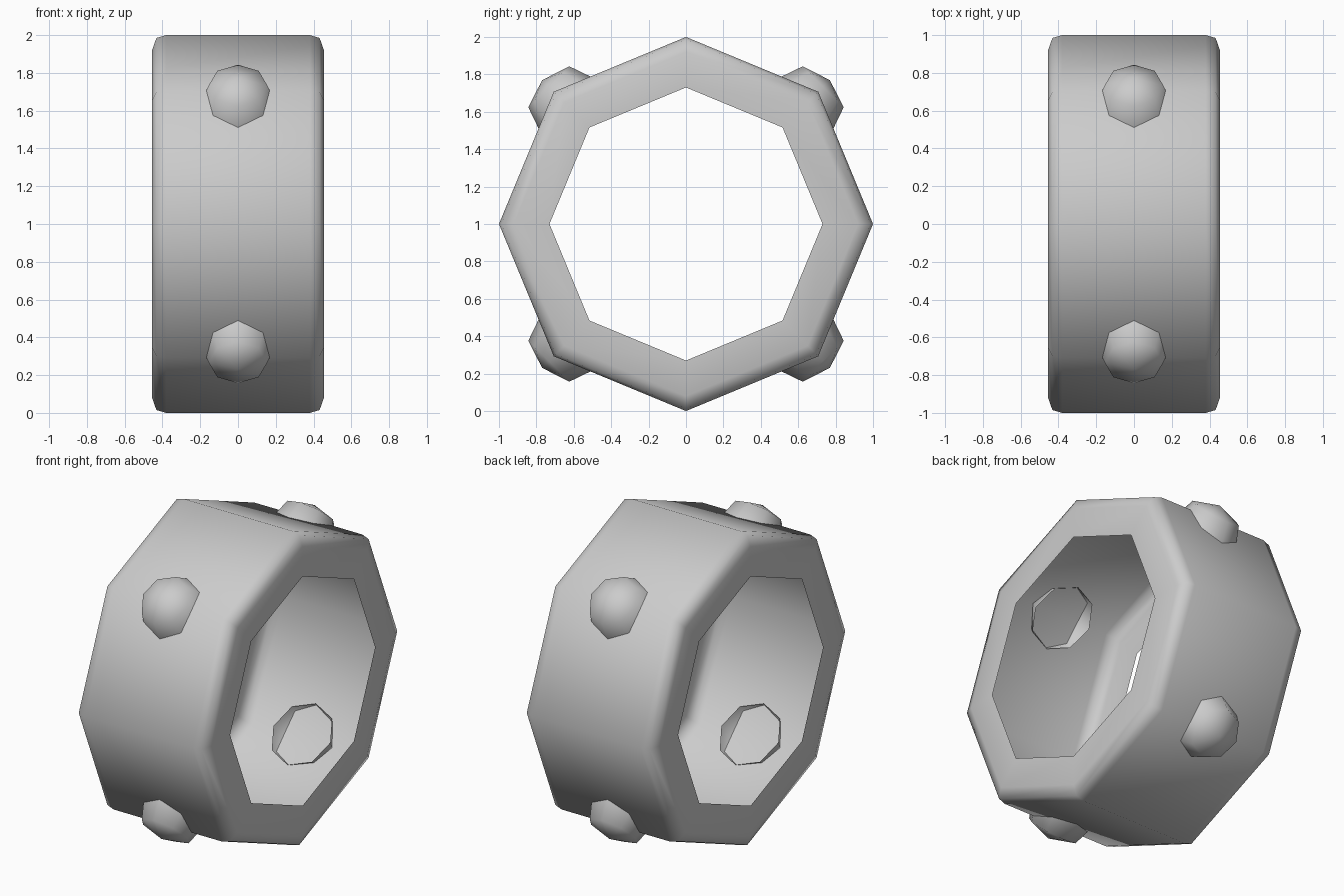
import bpy, bmesh, math
from mathutils import Matrix

if "Cube" in bpy.data.objects:
    bpy.data.objects.remove(bpy.data.objects["Cube"])

SIDES = 8


def lathe(name, profile, matrix, smooth=60):
    """Spin (height, radius) points round local z as an open eight-sided shell."""
    bm = bmesh.new()
    rings = []
    for h, r in profile:
        if r == 0:
            rings.append([bm.verts.new((0, 0, h))])
        else:
            rings.append([bm.verts.new((r * math.cos(2 * math.pi * i / SIDES),
                                        r * math.sin(2 * math.pi * i / SIDES), h))
                          for i in range(SIDES)])
    for a, b in zip(rings, rings[1:]):
        for i in range(SIDES):
            j = (i + 1) % SIDES
            if len(b) == 1:
                bm.faces.new((a[i], a[j], b[0]))
            else:
                bm.faces.new((a[i], a[j], b[j], b[i]))
    bm.transform(matrix)
    mesh = bpy.data.meshes.new(name)
    bm.to_mesh(mesh)
    bm.free()
    obj = bpy.data.objects.new(name, mesh)
    bpy.context.collection.objects.link(obj)
    bpy.context.view_layer.objects.active = obj
    obj.select_set(True)
    bpy.ops.object.shade_smooth_by_angle(angle=math.radians(smooth))
    obj.select_set(False)
    return obj


# Hollow octagonal band: outer wall, softened corners and inward side flanges
half = [(0.38, 1.0), (0.432, 0.985), (0.455, 0.92), (0.455, 0.73)]
profile = [(-h, r) for h, r in reversed(half)] + half
centre = Matrix.Translation((0, 0, 1))
lathe("octagonal_band", profile, centre @ Matrix.Rotation(math.pi / 2, 4, 'Y'))

# Four open domed studs on the diagonal corners of the band
dome = [(0.908, 0.2), (1.037, 0.155), (1.088, 0)]
for i in range(4):
    turn = Matrix.Rotation(math.radians(45 + 90 * i), 4, 'X')
    lathe(f"domed_stud_{i + 1}", dome, centre @ turn)
